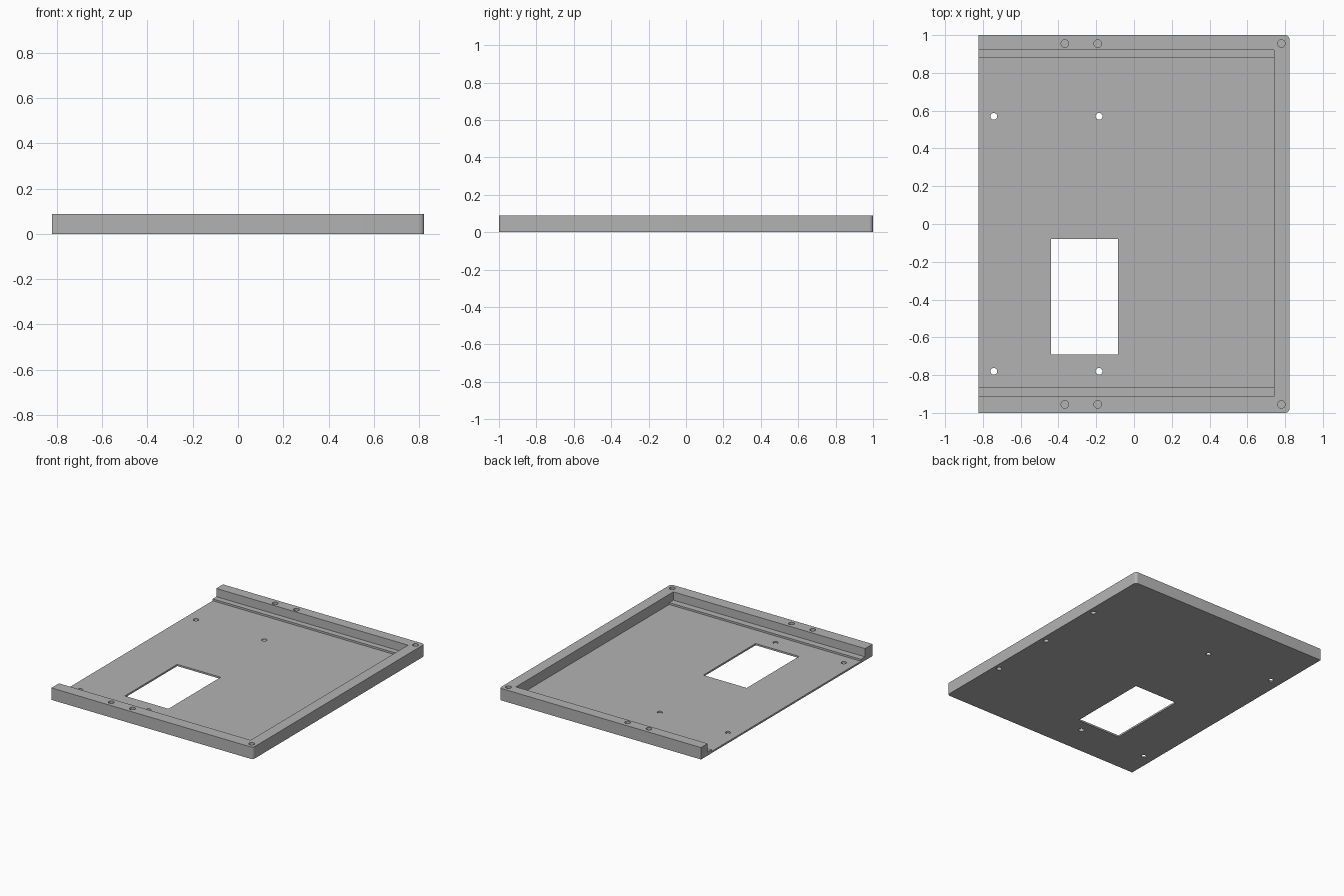
import bpy, bmesh, math
from mathutils import Vector

if "Cube" in bpy.data.objects:
    bpy.data.objects.remove(bpy.data.objects["Cube"], do_unlink=True)

HALF_X, HALF_Y, HEIGHT = 0.823, 1.0, 0.088
FLOOR, LEDGE = 0.013, 0.027
CORNER = 0.022
INNER_X = 0.742

grey = bpy.data.materials.new("plain grey")
grey.use_nodes = True
grey.diffuse_color = (0.45, 0.45, 0.45, 1)
grey.node_tree.nodes["Principled BSDF"].inputs["Base Color"].default_value = (0.45, 0.45, 0.45, 1)


def prism(name, points, sweep):
    """Extrude a closed outline along a vector."""
    bm = bmesh.new()
    face = bm.faces.new([bm.verts.new(p) for p in points])
    moved = bmesh.ops.extrude_face_region(bm, geom=[face])["geom"]
    bmesh.ops.translate(bm, vec=Vector(sweep),
                        verts=[v for v in moved if isinstance(v, bmesh.types.BMVert)])
    bmesh.ops.recalc_face_normals(bm, faces=bm.faces)
    mesh = bpy.data.meshes.new(name)
    bm.to_mesh(mesh)
    bm.free()
    mesh.materials.append(grey)
    obj = bpy.data.objects.new(name, mesh)
    bpy.context.collection.objects.link(obj)
    return obj


def arc(x, y, z, radius, start, end, steps):
    angles = [math.radians(start + (end - start) * i / steps) for i in range(steps + 1)]
    return [(x + radius * math.cos(a), y + radius * math.sin(a), z) for a in angles]


def cut(cutter):
    mod = tray.modifiers.new(cutter.name, "BOOLEAN")
    mod.operation, mod.solver, mod.object = "DIFFERENCE", "EXACT", cutter
    bpy.context.view_layer.objects.active = tray
    bpy.ops.object.modifier_apply(modifier=mod.name)
    bpy.data.objects.remove(cutter, do_unlink=True)


def drill(x, y, radius, bottom, top):
    outline = arc(x, y, bottom, radius, 0, 360, 24)[:-1]
    cut(prism("drill", outline, (0, 0, top - bottom)))


# Solid tray block, rounded at the two closed corners
cx, cy = HALF_X - CORNER, HALF_Y - CORNER
outline = [(-HALF_X, HALF_Y, 0), (-HALF_X, -HALF_Y, 0)]
outline += arc(cx, -cy, 0, CORNER, -90, 0, 8) + arc(cx, cy, 0, CORNER, 0, 90, 8)
tray = prism("tray", outline, (0, 0, HEIGHT))

# Pocket open on one side, with a low ledge along both long rims
profile = [(-0.864, FLOOR), (0.88, FLOOR), (0.88, LEDGE), (0.922, LEDGE),
           (0.922, 0.2), (-0.912, 0.2), (-0.912, LEDGE), (-0.864, LEDGE)]
cut(prism("pocket", [(INNER_X, y, z) for y, z in profile], (-2, 0, 0)))

# Rectangular window through the floor
window = [(-0.44, -0.69), (-0.085, -0.69), (-0.085, -0.08), (-0.44, -0.08)]
cut(prism("window", [(x, y, -0.1) for x, y in window], (0, 0, 0.2)))

# Through holes in the floor
for x in (-0.742, -0.185):
    for y in (-0.78, 0.57):
        drill(x, y, 0.018, -0.1, 0.1)

# Blind screw holes in the top of the rims
for x in (-0.366, -0.192, 0.78):
    for y in (-0.955, 0.955):
        drill(x, y, 0.02, 0.03, 0.2)

# Blind screw holes under the closed end
for y in (-0.5, 0, 0.5):
    drill(0.782, y, 0.018, -0.1, 0.055)

bpy.ops.object.select_all(action="DESELECT")
tray.select_set(True)
bpy.context.view_layer.objects.active = tray
bpy.ops.object.shade_smooth_by_angle(angle=math.radians(30))
